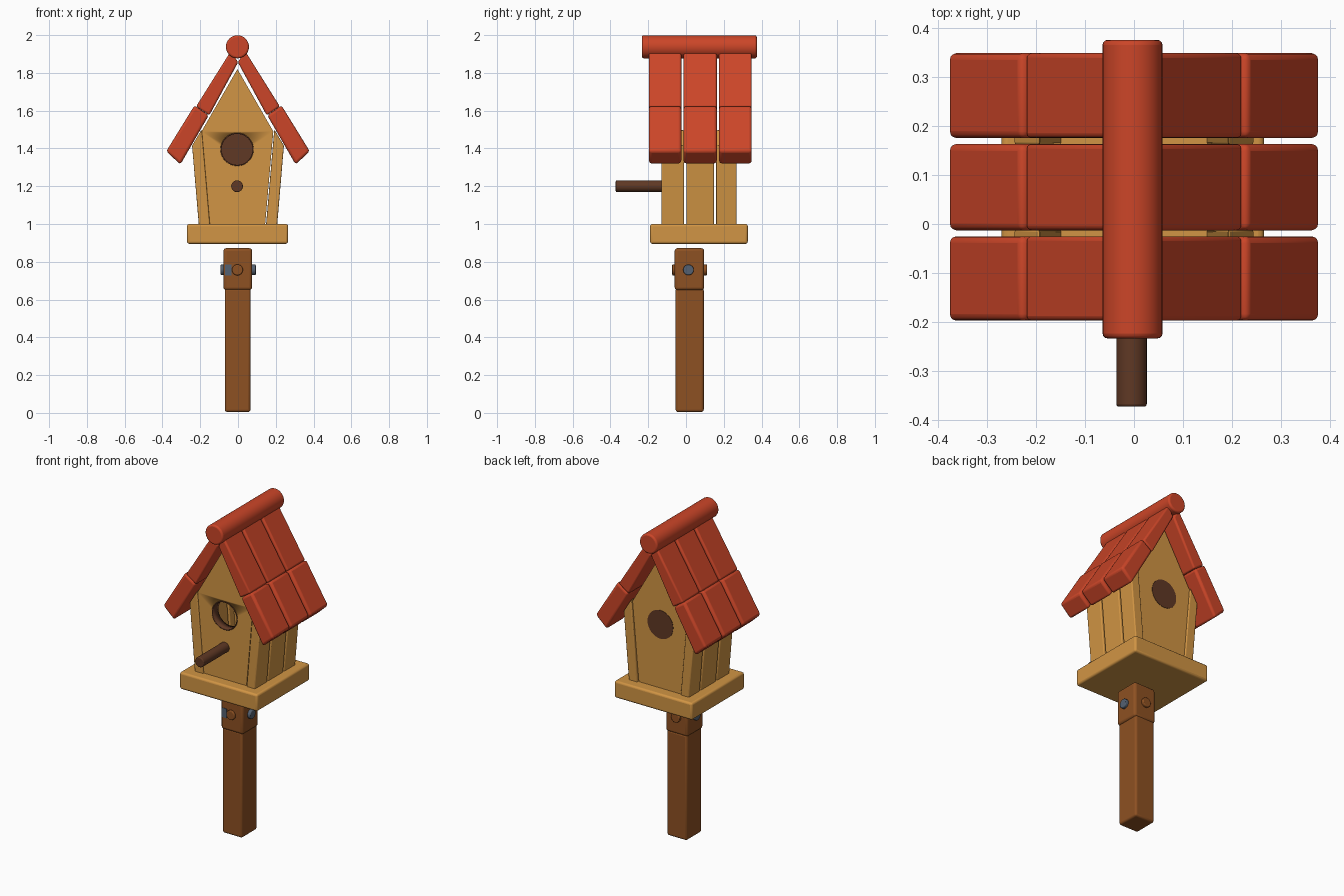
import bpy, bmesh, math
from mathutils import Matrix, Vector

if "Cube" in bpy.data.objects:
    bpy.data.objects.remove(bpy.data.objects["Cube"])


def mat(name, rgb):
    m = bpy.data.materials.new(name)
    m.diffuse_color = (*rgb, 1)
    m.use_nodes = True
    m.node_tree.nodes["Principled BSDF"].inputs["Base Color"].default_value = m.diffuse_color
    return m


RED = mat("roof_red", (0.60, 0.060, 0.021))
TAN = mat("light_wood", (0.64, 0.30, 0.058))
BROWN = mat("post_brown", (0.27, 0.082, 0.016))
DARK = mat("dark_brown", (0.115, 0.040, 0.018))
GREY = mat("bolt_grey", (0.09, 0.12, 0.165))


def finish(name, bm, material, bevel=0.0):
    bmesh.ops.recalc_face_normals(bm, faces=bm.faces[:])
    me = bpy.data.meshes.new(name)
    bm.to_mesh(me)
    bm.free()
    me.materials.append(material)
    ob = bpy.data.objects.new(name, me)
    bpy.context.collection.objects.link(ob)
    if bevel:
        b = ob.modifiers.new("bevel", 'BEVEL')
        b.width, b.segments = bevel, 3
        b.limit_method, b.angle_limit = 'ANGLE', math.radians(40)
    bpy.context.view_layer.objects.active = ob
    ob.select_set(True)
    bpy.ops.object.shade_smooth_by_angle(angle=math.radians(35))
    ob.select_set(False)
    return ob


def prism(name, profile, y0, y1, material, bevel=0.008):
    """Extrude an x-z outline along y."""
    bm = bmesh.new()
    f = bm.faces.new([bm.verts.new((x, y0, z)) for x, z in profile])
    new = bmesh.ops.extrude_face_region(bm, geom=[f])["geom"]
    bmesh.ops.translate(bm, vec=(0, y1 - y0, 0),
                        verts=[v for v in new if isinstance(v, bmesh.types.BMVert)])
    return finish(name, bm, material, bevel)


def box(name, x0, x1, y0, y1, z0, z1, material, bevel=0.01):
    return prism(name, [(x0, z0), (x1, z0), (x1, z1), (x0, z1)], y0, y1, material, bevel)


def rod(name, p, q, r, material, bevel=0.005, caps=True):
    """Cylinder between two points."""
    p, q = Vector(p), Vector(q)
    bm = bmesh.new()
    rot = (q - p).to_track_quat('Z', 'Y').to_matrix().to_4x4()
    bmesh.ops.create_cone(bm, cap_ends=caps, segments=32, radius1=r, radius2=r,
                          depth=(q - p).length,
                          matrix=Matrix.Translation((p + q) / 2) @ rot)
    return finish(name, bm, material, bevel)


# Post, collar and bolts
box("post", -0.07, 0.066, -0.055, 0.094, 0.005, 0.66, BROWN, 0.012)
box("post_collar", -0.077, 0.075, -0.06, 0.096, 0.65, 0.872, BROWN, 0.015)
rod("side_bolt", (-0.092, 0.013, 0.757), (0.094, 0.013, 0.757), 0.028, GREY)
rod("front_bolt", (-0.003, -0.073, 0.757), (-0.003, 0.112, 0.757), 0.029, BROWN)
box("bolt_plate", -0.070, -0.035, -0.063, -0.056, 0.727, 0.785, GREY, 0)

# Floor board
box("floor_board", -0.27, 0.265, -0.19, 0.327, 0.895, 1.0, TAN, 0.012)

# Front and back gable walls
gable = [(-0.148, 0.99), (0.143, 0.99), (0.187, 1.49), (-0.003, 1.82), (-0.193, 1.49)]
front = prism("front_wall", gable, -0.122, -0.07, TAN, 0)
prism("back_wall", gable, 0.205, 0.257, TAN, 0)

# Entrance hole with dark lining, dark disc through the back wall
HOLE = (-0.005, 1.395)
cutter = rod("hole_cutter", (HOLE[0], -0.3, HOLE[1]), (HOLE[0], 0.1, HOLE[1]), 0.086, DARK, 0)
cutter.hide_render = True
cutter.hide_viewport = True
cut = front.modifiers.new("hole", 'BOOLEAN')
cut.object, cut.operation, cut.solver = cutter, 'DIFFERENCE', 'EXACT'
lining = rod("hole_lining", (HOLE[0], -0.124, HOLE[1]), (HOLE[0], -0.068, HOLE[1]),
             0.088, DARK, 0, caps=False)
s = lining.modifiers.new("wall", 'SOLIDIFY')
s.thickness, s.offset = 0.006, -1
rod("back_hole_disc", (HOLE[0], 0.202, HOLE[1]), (HOLE[0], 0.259, HOLE[1]), 0.088, DARK, 0)

# Perch
rod("perch", (-0.005, -0.372, 1.2), (-0.005, -0.08, 1.2), 0.031, DARK)

# Side planks, leaning outward, and two courses of roof boards
plank = [(0.148, 0.99), (0.207, 0.99), (0.243, 1.415), (0.192, 1.50)]
upper = [(0.0, 1.855), (0.035, 1.92), (0.222, 1.622), (0.152, 1.575)]
lower = [(0.155, 1.575), (0.230, 1.628), (0.380, 1.385), (0.305, 1.315)]
plank_rows = [(-0.13, -0.01), (0.002, 0.148), (0.16, 0.267)]
roof_rows = [(-0.197, -0.025), (-0.013, 0.163), (0.175, 0.348)]
for side, sx in (("left", -1), ("right", 1)):
    def flip(pts):
        return [(sx * x, z) for x, z in pts]
    for i in range(3):
        prism(f"{side}_plank_{i}", flip(plank), *plank_rows[i], TAN, 0.006)
        prism(f"{side}_upper_roof_board_{i}", flip(upper), *roof_rows[i], RED, 0.01)
        prism(f"{side}_lower_roof_board_{i}", flip(lower), *roof_rows[i], RED, 0.014)

# Ridge pole
rod("ridge_pole", (-0.003, -0.233, 1.938), (-0.003, 0.375, 1.938), 0.061, RED, 0.01)
